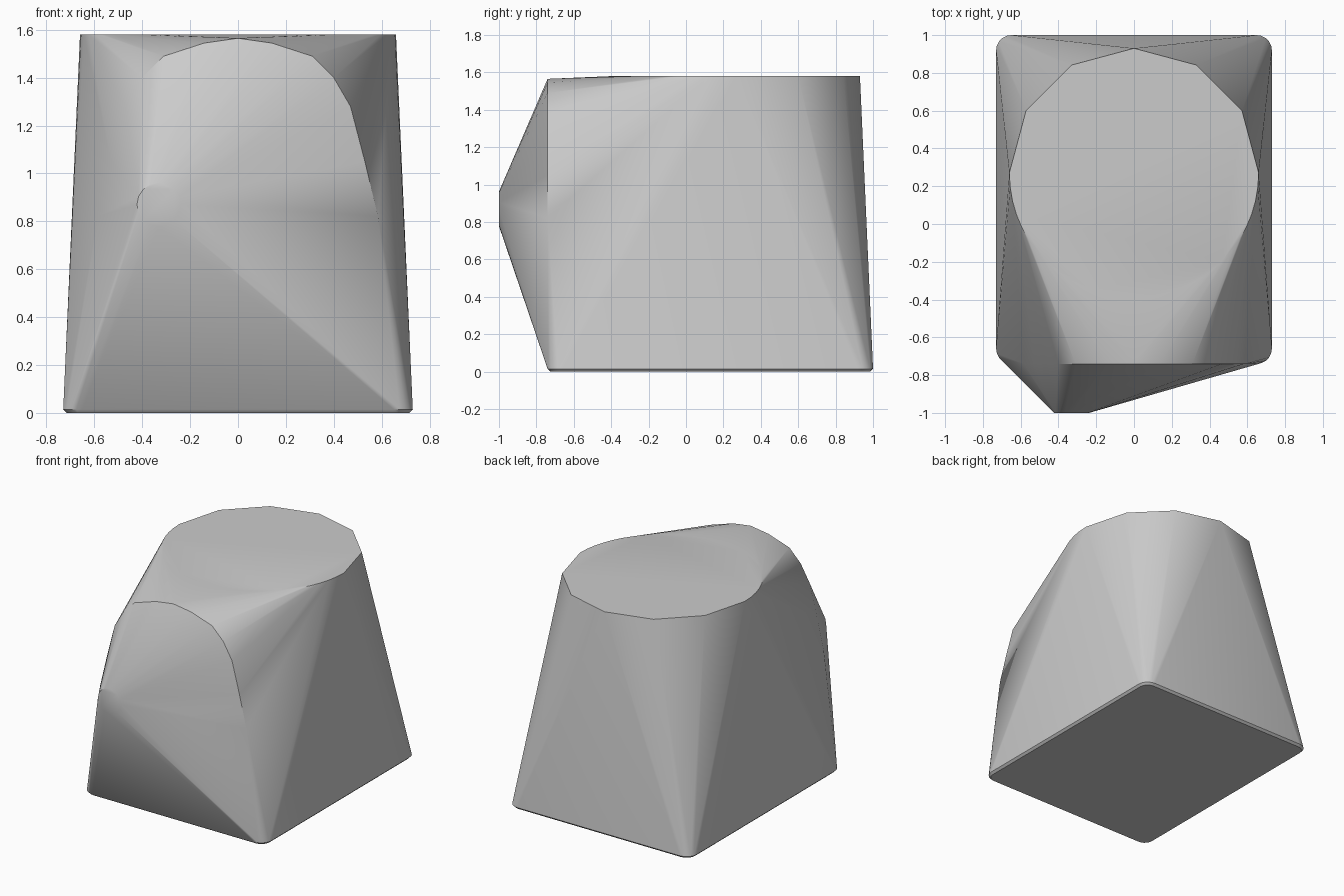
import bpy
import bmesh
from math import sin, cos, pi, radians

cube = bpy.data.objects.get("Cube")
if cube:
    bpy.data.objects.remove(cube)


def arc(cx, cy, r, start, end, steps):
    """Points along an arc, angles in degrees."""
    angles = [radians(start + (end - start) * i / steps) for i in range(steps + 1)]
    return [(cx + r * cos(a), cy + r * sin(a)) for a in angles]


points = []

# Rounded rectangular base with a small bevel underneath
for z, radius in ((0, 0.065), (0.015, 0.08)):
    for cx, cy, start in ((0.65, 0.92, 0), (-0.65, 0.92, 90),
                          (-0.65, -0.66, 180), (0.65, -0.66, 270)):
        points += [(x, y, z) for x, y in arc(cx, cy, radius, start, start + 90, 5)]

# Round top: coarse at the back, finer towards the front
points += [(x, y, 1.58) for x, y in arc(0, 0.27, 0.66, 0, 180, 6)]
points += [(x, y, 1.58) for x, y in arc(0, 0.27, 0.66, 180, 360, 28)]

# Arched front rim, mirrored
for x, z in ((0, 1.565), (0.14, 1.545), (0.31, 1.49), (0.4, 1.4),
             (0.47, 1.28), (0.53, 1.05), (0.585, 0.82)):
    points += [(side * x, -0.74, z) for side in (1, -1)]

# Off-centre round nose at the front
points += [(x, -1, z) for x, z in arc(-0.33, 0.87, 0.092, 0, 360, 16)]

# Stretch one skin over all the outlines
bm = bmesh.new()
for p in points:
    bm.verts.new(p)
bmesh.ops.remove_doubles(bm, verts=bm.verts, dist=0.001)
bmesh.ops.convex_hull(bm, input=bm.verts)
bmesh.ops.delete(bm, geom=[v for v in bm.verts if not v.link_faces], context='VERTS')
bmesh.ops.dissolve_limit(bm, angle_limit=radians(0.2), verts=bm.verts, edges=bm.edges)
bmesh.ops.recalc_face_normals(bm, faces=bm.faces)
mesh = bpy.data.meshes.new("body")
bm.to_mesh(mesh)
bm.free()

body = bpy.data.objects.new("body", mesh)
bpy.context.collection.objects.link(body)

# Plain grey
grey = bpy.data.materials.new("light grey")
grey.use_nodes = True
grey.diffuse_color = (0.6, 0.6, 0.6, 1)
grey.node_tree.nodes["Principled BSDF"].inputs["Base Color"].default_value = (0.6, 0.6, 0.6, 1)
mesh.materials.append(grey)

bpy.ops.object.select_all(action='DESELECT')
body.select_set(True)
bpy.context.view_layer.objects.active = body
bpy.ops.object.shade_smooth_by_angle(angle=radians(30))
